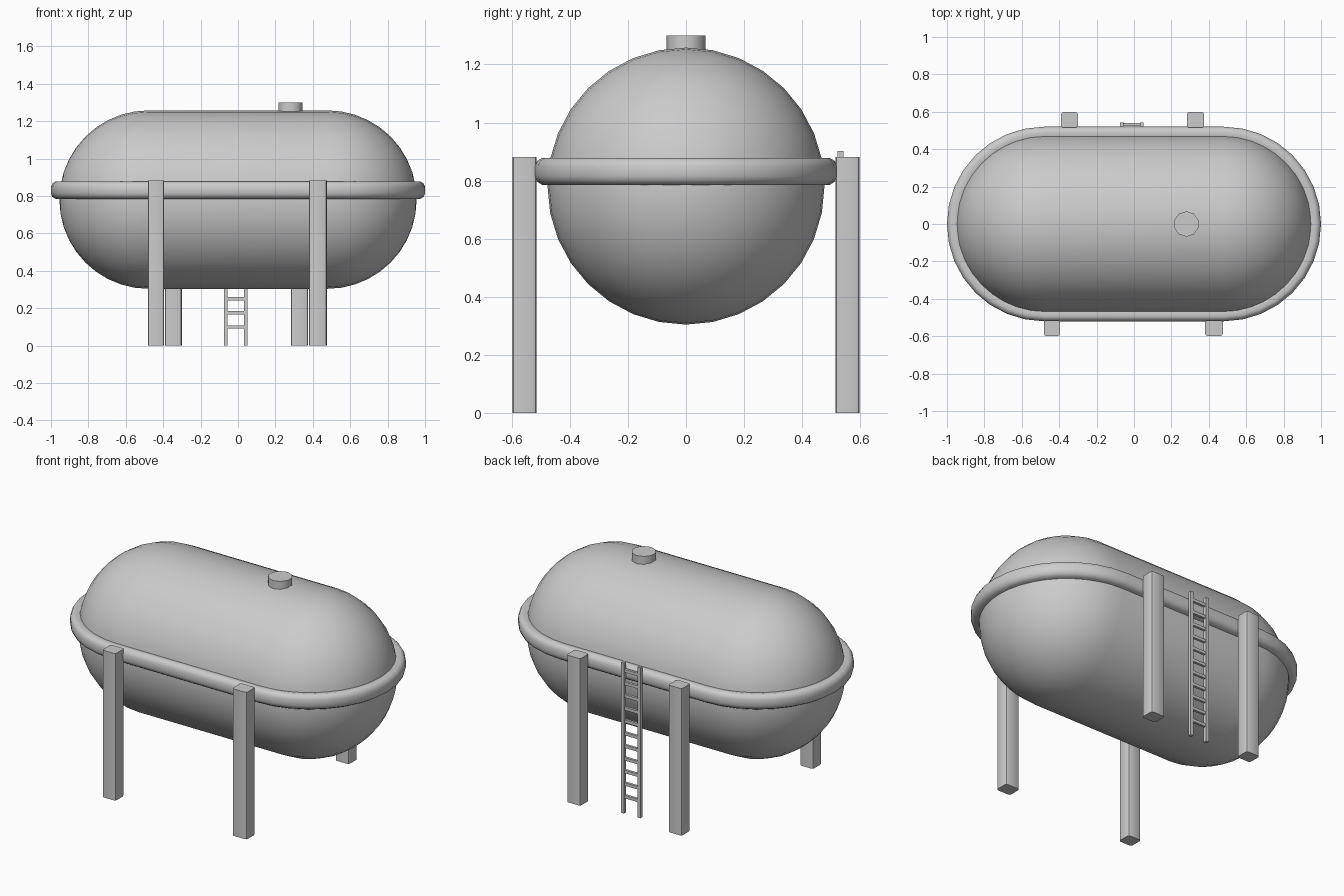
import bpy, bmesh, math

if "Cube" in bpy.data.objects:
    bpy.data.objects.remove(bpy.data.objects["Cube"])

grey = bpy.data.materials.new("plain grey")
grey.diffuse_color = (0.6, 0.6, 0.6, 1)
grey.use_nodes = True
grey.node_tree.nodes["Principled BSDF"].inputs["Base Color"].default_value = grey.diffuse_color


def finish(name, bm, smooth=40):
    bmesh.ops.recalc_face_normals(bm, faces=bm.faces)
    me = bpy.data.meshes.new(name)
    bm.to_mesh(me)
    bm.free()
    ob = bpy.data.objects.new(name, me)
    bpy.context.collection.objects.link(ob)
    me.materials.append(grey)
    bpy.ops.object.select_all(action='DESELECT')
    ob.select_set(True)
    bpy.context.view_layer.objects.active = ob
    bpy.ops.object.shade_smooth_by_angle(angle=math.radians(smooth))
    return ob


def bridge(bm, loops, closed):
    n = len(loops[0])
    for i in range(len(loops) if closed else len(loops) - 1):
        a, b = loops[i], loops[(i + 1) % len(loops)]
        for j in range(n):
            k = (j + 1) % n
            bm.faces.new((a[j], a[k], b[k], b[j]))


def box(name, x0, x1, y0, y1, z0, z1, bevel=0.0):
    bm = bmesh.new()
    bmesh.ops.create_cube(bm, size=1)
    for v in bm.verts:
        v.co = ((x0 + x1) / 2 + v.co.x * (x1 - x0),
                (y0 + y1) / 2 + v.co.y * (y1 - y0),
                (z0 + z1) / 2 + v.co.z * (z1 - z0))
    if bevel:
        edges = [e for e in bm.edges
                 if abs(e.verts[0].co.z - e.verts[1].co.z) > 0.1]
        bmesh.ops.bevel(bm, geom=edges, offset=bevel, segments=2,
                        profile=0.5, affect='EDGES')
    return finish(name, bm)


# Tank: capsule lying along x
R, ZC, H, SIDES, RINGS = 0.477, 0.781, 0.478, 32, 10
profile = []
for s in (-1, 1):
    for i in range(RINGS):
        t = math.pi / 2 * (i / RINGS if s > 0 else 1 - (i + 1) / RINGS)
        profile.append((s * (H + R * math.sin(t)), R * math.cos(t)))
bm = bmesh.new()
loops = []
for x, r in profile:
    loops.append([bm.verts.new((x, r * math.sin(2 * math.pi * j / SIDES),
                                ZC + r * math.cos(2 * math.pi * j / SIDES)))
                  for j in range(SIDES)])
bridge(bm, loops, False)
for x, loop in ((-H - R, loops[0]), (H + R, loops[-1])):
    tip = bm.verts.new((x, 0, ZC))
    for j in range(SIDES):
        bm.faces.new((tip, loop[j], loop[(j + 1) % SIDES]))
finish("tank", bm)

# Belt: rounded section swept around a stadium path
section = [(0.435, 0.785), (0.495, 0.785), (0.513, 0.797), (0.52, 0.815),
           (0.52, 0.85), (0.512, 0.868), (0.495, 0.878), (0.465, 0.872),
           (0.435, 0.862)]
bm = bmesh.new()
loops = []
for s in (1, -1):
    for i in range(17):
        a = -math.pi / 2 + math.pi * i / 16
        loops.append([bm.verts.new((s * (0.48 + r * math.cos(a)),
                                    s * r * math.sin(a), z))
                      for r, z in section])
bridge(bm, loops, True)
finish("belt", bm, 50)

# Legs
for name, x0, x1, s in (("front_left_leg", -0.482, -0.395, -1),
                        ("front_right_leg", 0.38, 0.475, -1),
                        ("back_left_leg", -0.39, -0.30, 1),
                        ("back_right_leg", 0.283, 0.375, 1)):
    y = sorted((s * 0.515, s * 0.598))
    box(name, x0, x1, y[0], y[1], 0, 0.882, 0.012)

# Ladder on the back side
for name, x in (("ladder_left_rail", -0.066), ("ladder_right_rail", 0.042)):
    box(name, x - 0.01, x + 0.01, 0.521, 0.542, 0, 0.902)
for i in range(11):
    z = 0.10 + 0.0755 * i
    box("ladder_rung", -0.062, 0.038, 0.524, 0.539, z - 0.009, z + 0.009)

# Filler cap on top
bm = bmesh.new()
bmesh.ops.create_cone(bm, cap_ends=True, segments=10, radius1=0.068,
                      radius2=0.068, depth=0.105)
bmesh.ops.translate(bm, verts=bm.verts, vec=(0.28, 0, 1.2475))
finish("filler_cap", bm)
